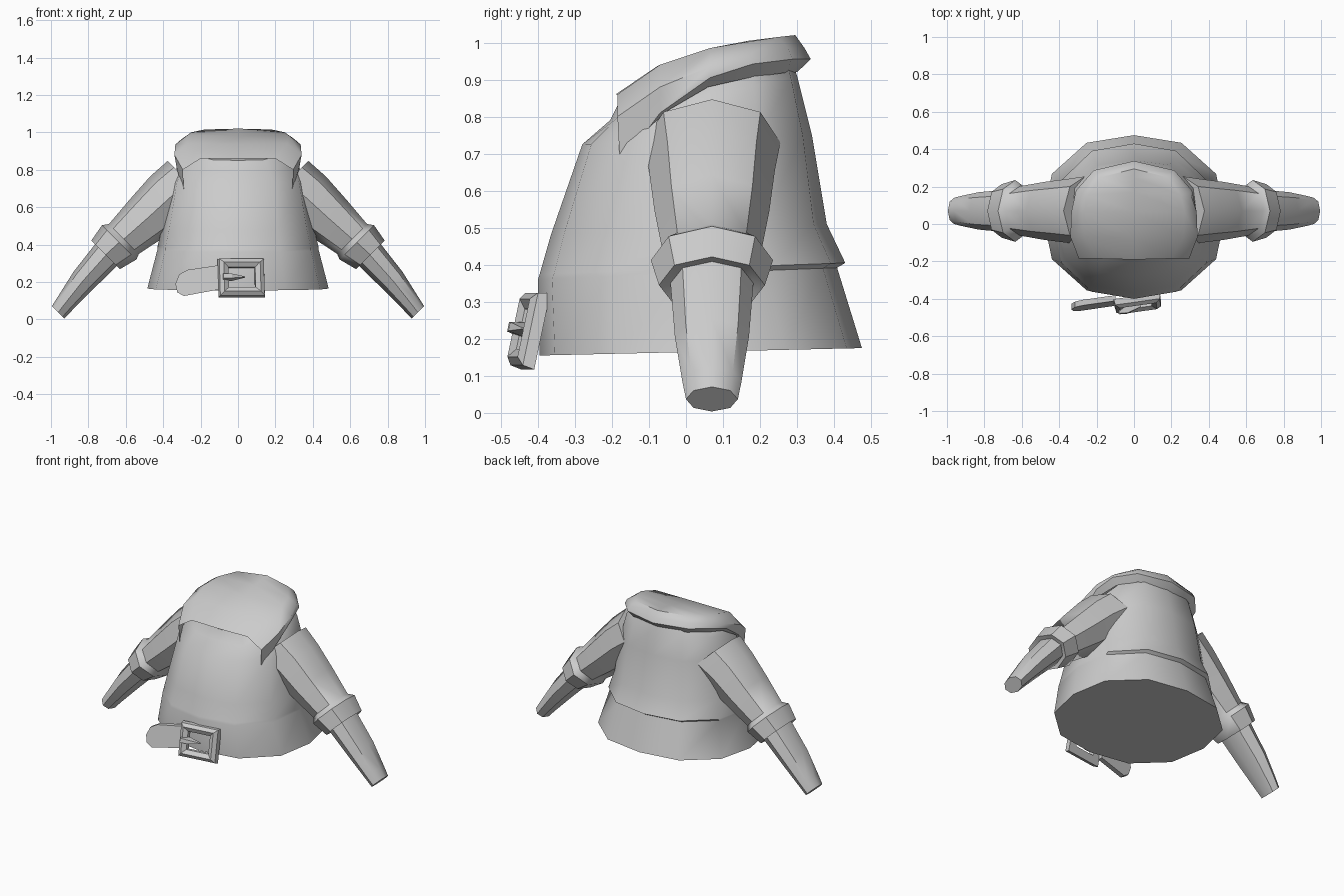
import bpy, bmesh
from math import sin, cos, pi, radians
from mathutils import Matrix, Vector

if "Cube" in bpy.data.objects:
    bpy.data.objects.remove(bpy.data.objects["Cube"])


def make(name, verts, faces, angle=42, mirror=False):
    bm = bmesh.new()
    vs = [bm.verts.new(v) for v in verts]
    for f in faces:
        bm.faces.new([vs[i] for i in f])
    bmesh.ops.remove_doubles(bm, verts=bm.verts, dist=0.0005)
    bmesh.ops.recalc_face_normals(bm, faces=bm.faces)
    me = bpy.data.meshes.new(name)
    bm.to_mesh(me)
    bm.free()
    ob = bpy.data.objects.new(name, me)
    bpy.context.collection.objects.link(ob)
    bpy.ops.object.select_all(action='DESELECT')
    ob.select_set(True)
    bpy.context.view_layer.objects.active = ob
    bpy.ops.object.shade_smooth_by_angle(angle=radians(angle))
    if mirror:
        ob.modifiers.new("mirror", 'MIRROR')
    return ob


def loft(rings, caps=True, closed=True, wrap=False):
    """Join rings of equal length with quads."""
    n, m = len(rings[0]), len(rings)
    verts = [p for r in rings for p in r]
    faces = []
    for i in range(m if wrap else m - 1):
        k = (i + 1) % m
        for j in range(n if closed else n - 1):
            q = (j + 1) % n
            faces.append((i * n + j, i * n + q, k * n + q, k * n + j))
    if caps:
        faces += [tuple(range(n)), tuple(range((m - 1) * n, m * n))]
    return verts, faces


# Torso: tilted superellipse rings (front y, front z, back y, back z, half width, exponent)
def torso_ring(yf, zf, yb, zb, rx, e, n=12):
    ring = []
    for i in range(n):
        c, s = cos(2 * pi * i / n), sin(2 * pi * i / n)
        r = (abs(c) ** e + abs(s) ** e) ** (-1 / e)
        t = (1 + r * s) / 2
        ring.append((rx * r * c, yf + (yb - yf) * t, zf + (zb - zf) * t))
    return ring


torso = [(-.395, .155, .475, .175, .485, 2.4),
         (-.40, .36, .408, .392, .43, 2.4),
         (-.395, .375, .43, .405, .43, 2.4),
         (-.365, .48, .38, .51, .405, 2.4),
         (-.28, .725, .34, .75, .355, 2.6),
         (-.205, .79, .30, .91, .315, 2.8),
         (-.175, .85, .28, .97, .25, 3)]
make("jacket_body", *loft([torso_ring(*t) for t in torso]))


# Sleeves with turned cuffs: (centre x, centre z, half height, half depth)
def sleeve_ring(x, z, a, b, n=8):
    return [(x + .707 * a * cos(2 * pi * i / n), .07 + b * sin(2 * pi * i / n),
             z + .707 * a * cos(2 * pi * i / n)) for i in range(n)]


sleeve = [(.26, .73, .165, .185), (.36, .655, .155, .17), (.48, .545, .138, .155),
          (.61, .43, .113, .132), (.635, .412, .13, .165), (.708, .345, .108, .143),
          (.70, .35, .083, .112), (.83, .205, .07, .10), (.925, .085, .053, .08),
          (.962, .037, .047, .07)]
make("sleeve", *loft([sleeve_ring(*s) for s in sleeve]), mirror=True)

# Collar and closed neck: half sections (under, lower edge, side, upper edge, centre)
stations = [
    [(.27, -.16, .68), (.288, -.178, .665), (.295, -.185, .80), (.20, -.185, .86), (0, -.19, .86)],
    [(.315, -.06, .81), (.328, -.07, .81), (.34, -.07, .88), (.265, -.07, .94), (0, -.075, .938)],
    [(.30, .06, .88), (.335, .065, .905), (.335, .065, .935), (.27, .065, .985), (0, .065, .98)],
    [(.275, .17, .905), (.31, .18, .942), (.30, .17, .965), (.25, .155, 1.0), (0, .17, 1.005)],
    [(.19, .265, .918), (.215, .287, .955), (.205, .275, .985), (.18, .25, 1.015), (0, .25, 1.015)],
    [(0, .30, .92), (0, .337, .955), (0, .32, .985), (0, .295, 1.02), (0, .295, 1.02)],
]
rows = [s + [(-x, y, z) for x, y, z in s[-2::-1]] for s in stations]
cv, cf = loft(rows, caps=False, closed=False)
cf = [f for f in cf if len({tuple(round(c, 4) for c in cv[i]) for i in f}) > 2]
make("collar", cv, cf, angle=48)

# Belt strap end: rounded outline with thickness, following the body
outline = [(-.10, .29), (-.27, .265), (-.315, .24), (-.335, .19),
           (-.325, .145), (-.29, .125), (-.10, .16)]


def strap_ring(off):
    return [(x, -.415 + off + .11 * (x + .1) + .2 * (z - .21), z) for x, z in outline]


make("belt_strap", *loft([strap_ring(-.012), strap_ring(.018)]), angle=30)

# Buckle: bevelled rectangular frame and a pointed prong, leaning with the skirt
place = (Matrix.Translation((.02, -.425, .224)) @ Matrix.Rotation(radians(8), 4, 'Z')
         @ Matrix.Rotation(radians(-12), 4, 'X'))


def rect(w, h, y):
    return [place @ Vector((sx * w, y, sz * h)) for sx, sz in ((-1, -1), (1, -1), (1, 1), (-1, 1))]


make("buckle_frame", *loft([rect(.125, .105, .02), rect(.12, .10, -.012), rect(.098, .08, -.028),
                            rect(.072, .055, -.012), rect(.072, .055, .02)],
                           caps=False, wrap=True), angle=20)


def prong_ring(x, w, y0, y1):
    return [place @ Vector(p) for p in ((x, y0, -w), (x, y0, w), (x, y1, w * .6), (x, y1, -w * .6))]


make("buckle_prong", *loft([prong_ring(-.105, .022, .0, -.042), prong_ring(-.06, .02, .0, -.045),
                            prong_ring(.015, .003, -.01, -.02)]), angle=20)
